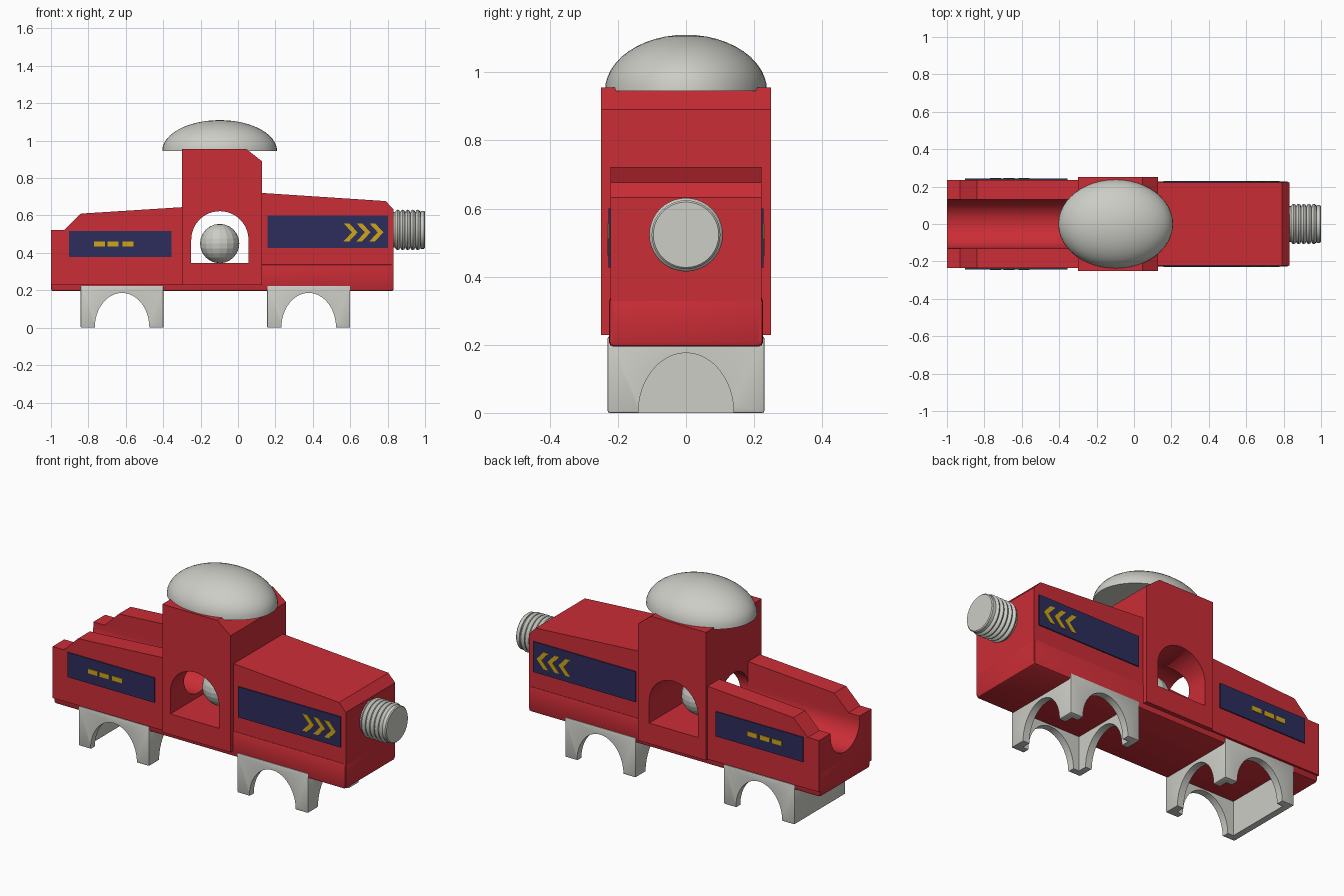
import bpy, bmesh, math
from mathutils import Vector, Matrix

if "Cube" in bpy.data.objects:
    bpy.data.objects.remove(bpy.data.objects["Cube"])


def material(name, rgb):
    m = bpy.data.materials.new(name)
    m.diffuse_color = (*rgb, 1)
    m.use_nodes = True
    m.node_tree.nodes["Principled BSDF"].inputs["Base Color"].default_value = m.diffuse_color
    return m


RED = material("red", (0.60, 0.026, 0.037))
GREY = material("light_grey", (0.61, 0.61, 0.57))
NAVY = material("navy", (0.026, 0.027, 0.11))
YELLOW = material("yellow", (0.62, 0.38, 0.01))


def finish(bm, name, mat, smooth=None):
    bmesh.ops.recalc_face_normals(bm, faces=bm.faces)
    me = bpy.data.meshes.new(name)
    bm.to_mesh(me)
    bm.free()
    ob = bpy.data.objects.new(name, me)
    bpy.context.collection.objects.link(ob)
    if mat:
        me.materials.append(mat)
    if smooth:
        shade(ob, smooth)
    return ob


def shade(ob, angle=35):
    bpy.ops.object.select_all(action='DESELECT')
    ob.select_set(True)
    bpy.context.view_layer.objects.active = ob
    bpy.ops.object.shade_smooth_by_angle(angle=math.radians(angle))


def prism(name, pts, a, b, axis='y', mat=None, bevel=0):
    """Extrude a profile: (x,z) along y, or (y,z) along x."""
    bm = bmesh.new()
    place = (lambda p: (p[0], a, p[1])) if axis == 'y' else (lambda p: (a, p[0], p[1]))
    step = Vector((0, b - a, 0)) if axis == 'y' else Vector((b - a, 0, 0))
    face = bm.faces.new([bm.verts.new(place(p)) for p in pts])
    ext = bmesh.ops.extrude_face_region(bm, geom=[face])
    bmesh.ops.translate(bm, vec=step, verts=[v for v in ext['geom'] if isinstance(v, bmesh.types.BMVert)])
    # the source face stays as the near cap
    bmesh.ops.recalc_face_normals(bm, faces=bm.faces)
    if bevel:
        bmesh.ops.bevel(bm, geom=bm.edges[:], offset=bevel, segments=2, profile=0.5, affect='EDGES')
    return finish(bm, name, mat)


def rect(x0, x1, z0, z1):
    return [(x0, z0), (x1, z0), (x1, z1), (x0, z1)]


def arc(cx, cz, rx, rz, start, end, n=24):
    angles = [math.radians(start + (end - start) * i / n) for i in range(n + 1)]
    return [(cx + rx * math.cos(t), cz + rz * math.sin(t)) for t in angles]


def cut(ob, *cutters):
    for c in cutters:
        c.hide_render = True
        m = ob.modifiers.new("cut", 'BOOLEAN')
        m.operation, m.solver, m.object = 'DIFFERENCE', 'EXACT', c
        bpy.ops.object.select_all(action='DESELECT')
        ob.select_set(True)
        bpy.context.view_layer.objects.active = ob
        bpy.ops.object.modifier_apply(modifier=m.name)
        bpy.data.objects.remove(c)


# Long base with softened edges
base = prism("base", rect(-1, 0.832, 0.195, 0.34), -0.226, 0.226, mat=RED, bevel=0.012)
shade(base)

# Rear block with an open round-bottomed channel
rear = prism("rear_block", [(-1, 0.23), (-0.29, 0.23), (-0.29, 0.645), (-0.84, 0.61),
                            (-0.93, 0.522), (-1, 0.522)], -0.236, 0.236, mat=RED)
channel = arc(0, 0.5, 0.13, 0.13, 180, 360) + [(0.13, 0.8), (-0.13, 0.8)]
cut(rear, prism("channel_cutter", channel, -1.1, -0.2, 'x'))
# base stays below the channel floor
shade(rear)

# Front block with sloping top and chamfered nose
prism("front_block", [(0.12, 0.21), (0.832, 0.21), (0.832, 0.632), (0.79, 0.677), (0.12, 0.721)],
      -0.221, 0.221, mat=RED)

# Tower with an arched side window and a bore leading in from the channel
tower = prism("tower", [(-0.3, 0.228), (0.128, 0.228), (0.128, 0.89), (0.045, 0.955), (-0.3, 0.955)],
              -0.25, 0.25, mat=RED)
window = [(-0.25, 0.345), (0.056, 0.345)] + arc(-0.097, 0.47, 0.153, 0.153, 0, 180)
cut(tower, prism("window_cutter", window, -0.4, 0.4),
    prism("bore_cutter", arc(0, 0.5, 0.13, 0.13, 0, 352.5, 47), -0.5, -0.1, 'x'))
# the rear block overlaps the bore, so its end stays inside the channel outline
shade(tower)

# Half-ellipsoid dome on top
bm = bmesh.new()
bmesh.ops.create_uvsphere(bm, u_segments=48, v_segments=24, radius=1)
bmesh.ops.bisect_plane(bm, geom=bm.verts[:] + bm.edges[:] + bm.faces[:], dist=1e-4,
                       plane_co=(0, 0, 0), plane_no=(0, 0, -1), clear_outer=True)
bmesh.ops.holes_fill(bm, edges=[e for e in bm.edges if e.is_boundary], sides=0)
bmesh.ops.transform(bm, verts=bm.verts,
                    matrix=Matrix.Translation((-0.098, 0, 0.945)) @ Matrix.Diagonal((0.307, 0.238, 0.165, 1)))
finish(bm, "dome", GREY, 40)

# Faceted ball resting in the window
bm = bmesh.new()
bmesh.ops.create_uvsphere(bm, u_segments=16, v_segments=12, radius=0.105,
                          matrix=Matrix.Translation((-0.098, 0, 0.45)))
finish(bm, "ball", GREY)

# Ribbed end plug, turned around the x axis
profile = [(0.82, 0), (0.82, 0.095), (0.84, 0.095)]
for i in range(5):
    x = 0.84 + i * 0.027
    profile += [(x + 0.005, 0.104), (x + 0.0135, 0.108), (x + 0.022, 0.104), (x + 0.027, 0.094)]
profile += [(0.977, 0.101), (0.995, 0.101), (1.0, 0.096), (1.0, 0)]
bm = bmesh.new()
vs = [bm.verts.new((x, 0, 0.523 + r)) for x, r in profile]
es = [bm.edges.new(p) for p in zip(vs, vs[1:])]
bmesh.ops.spin(bm, geom=vs + es, cent=(0, 0, 0.523), axis=(1, 0, 0),
               angle=math.tau, steps=40, use_duplicate=False)
bmesh.ops.remove_doubles(bm, verts=bm.verts, dist=1e-4)
finish(bm, "end_plug", GREY, 40)

# Two hollow stands, arched on all four sides
for name, cx in (("rear_stand", -0.62), ("front_stand", 0.378)):
    stand = prism(name, rect(cx - 0.222, cx + 0.222, 0, 0.225), -0.23, 0.23, mat=GREY, bevel=0.006)
    cut(stand,
        prism("hollow_cutter", rect(cx - 0.182, cx + 0.182, -0.1, 0.2), -0.19, 0.19),
        prism("arch_y_cutter", [(cx - 0.146, -0.1), (cx + 0.146, -0.1)]
              + arc(cx, 0, 0.146, 0.186, 0, 180), -0.4, 0.4),
        prism("arch_x_cutter", [(-0.14, -0.1), (0.14, -0.1)]
              + arc(0, 0, 0.14, 0.176, 0, 180), cx - 0.4, cx + 0.4, 'x'))
    shade(stand)

# Side plates with dashes and chevrons, mirrored on both sides
for side, s in (("near", -1), ("far", 1)):
    prism(f"rear_plate_{side}", rect(-0.903, -0.356, 0.377, 0.517), s * 0.234, s * 0.242, mat=NAVY)
    prism(f"front_plate_{side}", rect(0.158, 0.802, 0.427, 0.6), s * 0.219, s * 0.227, mat=NAVY)
    for i, x in enumerate((-0.771, -0.698, -0.618)):
        prism(f"dash_{side}_{i}", rect(x, x + 0.06, 0.435, 0.461), s * 0.239, s * 0.246, mat=YELLOW)
    for i in range(3):
        x, z, h, w = 0.565 + 0.069 * i, 0.51, 0.048, 0.03
        pts = [(x, z - h), (x + w, z - h), (x + 0.074, z), (x + w, z + h), (x, z + h), (x + 0.044, z)]
        prism(f"chevron_{side}_{i}", pts, s * 0.224, s * 0.231, mat=YELLOW)
